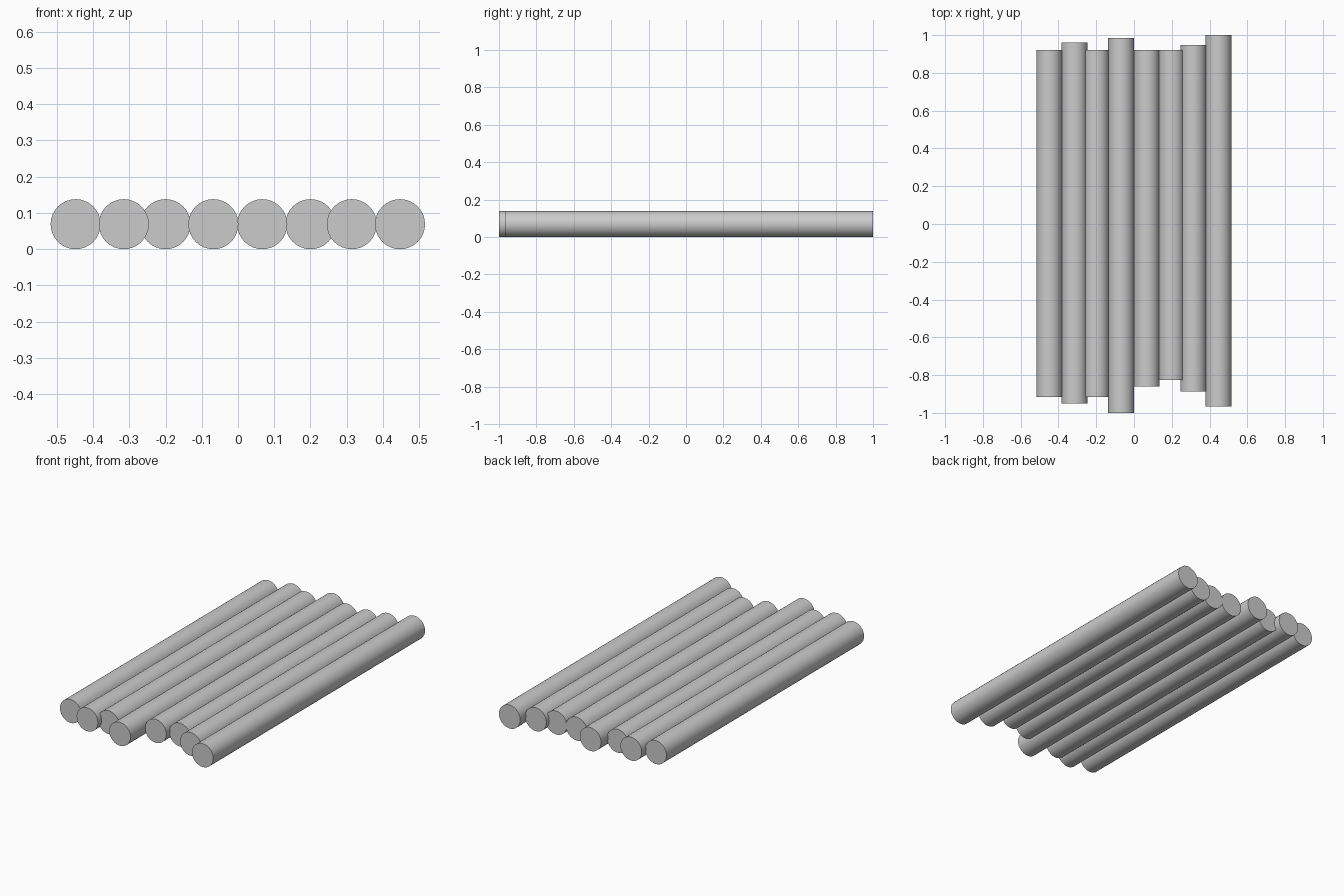
import bpy
import math

if "Cube" in bpy.data.objects:
    bpy.data.objects.remove(bpy.data.objects["Cube"])

RADIUS = 0.069

# Each log: x centre, front end y, back end y
LOGS = [
    (-0.448, -0.915, 0.92),
    (-0.315, -0.95, 0.96),
    (-0.20, -0.915, 0.92),
    (-0.068, -1.0, 0.985),
    (0.067, -0.86, 0.92),
    (0.20, -0.825, 0.92),
    (0.314, -0.888, 0.947),
    (0.447, -0.967, 1.0),
]


def add_log(index, x, front, back):
    bpy.ops.mesh.primitive_cylinder_add(
        vertices=32, radius=RADIUS, depth=back - front,
        location=(x, (front + back) / 2, RADIUS),
        rotation=(math.pi / 2, 0, 0))
    log = bpy.context.object
    log.name = f"raft_log_{index}"
    # Smooth barrel with crisp sawn ends
    bpy.ops.object.shade_smooth_by_angle(angle=math.radians(30))


# Row of logs lying side by side
for i, (x, front, back) in enumerate(LOGS, 1):
    add_log(i, x, front, back)
